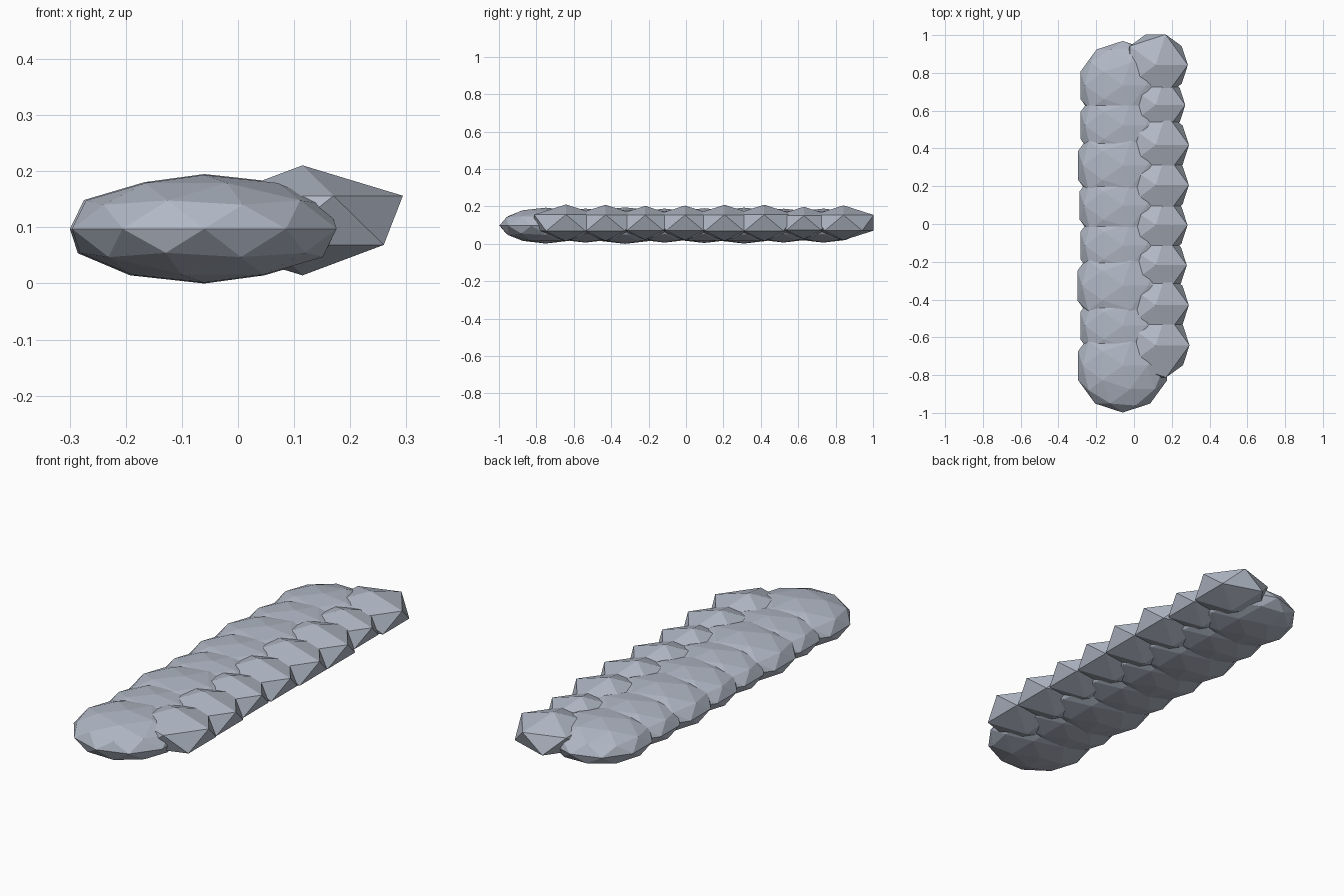
import bpy

cube = bpy.data.objects.get("Cube")
if cube:
    bpy.data.objects.remove(cube, do_unlink=True)

stone = bpy.data.materials.new("pale blue grey stone")
stone.use_nodes = True
colour = (0.44, 0.48, 0.56, 1)
stone.diffuse_color = colour
stone.node_tree.nodes["Principled BSDF"].inputs["Base Color"].default_value = colour

SPACING = 0.212


def add_row(name, subdivisions, x, y_start, z, flatness, radii):
    """Row of overlapping, flattened low-poly boulders running front to back."""
    for i, radius in enumerate(radii):
        bpy.ops.mesh.primitive_ico_sphere_add(
            subdivisions=subdivisions, radius=1,
            location=(x, y_start + i * SPACING, z))
        rock = bpy.context.object
        rock.name = f"{name}_{i + 1}"
        rock.scale = (radius, radius, radius * flatness)
        rock.data.materials.append(stone)
        bpy.ops.object.shade_flat()


# Wide main boulders, front to back
add_row("large_boulder", 2, -0.06, -0.75, 0.0975, 0.387,
        (0.248, 0.235, 0.252, 0.235, 0.24, 0.248, 0.234, 0.235))

# Smaller angular boulders along the left flank
add_row("small_boulder", 1, 0.115, -0.642, 0.1125, 0.49,
        (0.2, 0.196, 0.184, 0.188, 0.196, 0.197, 0.175, 0.19))
